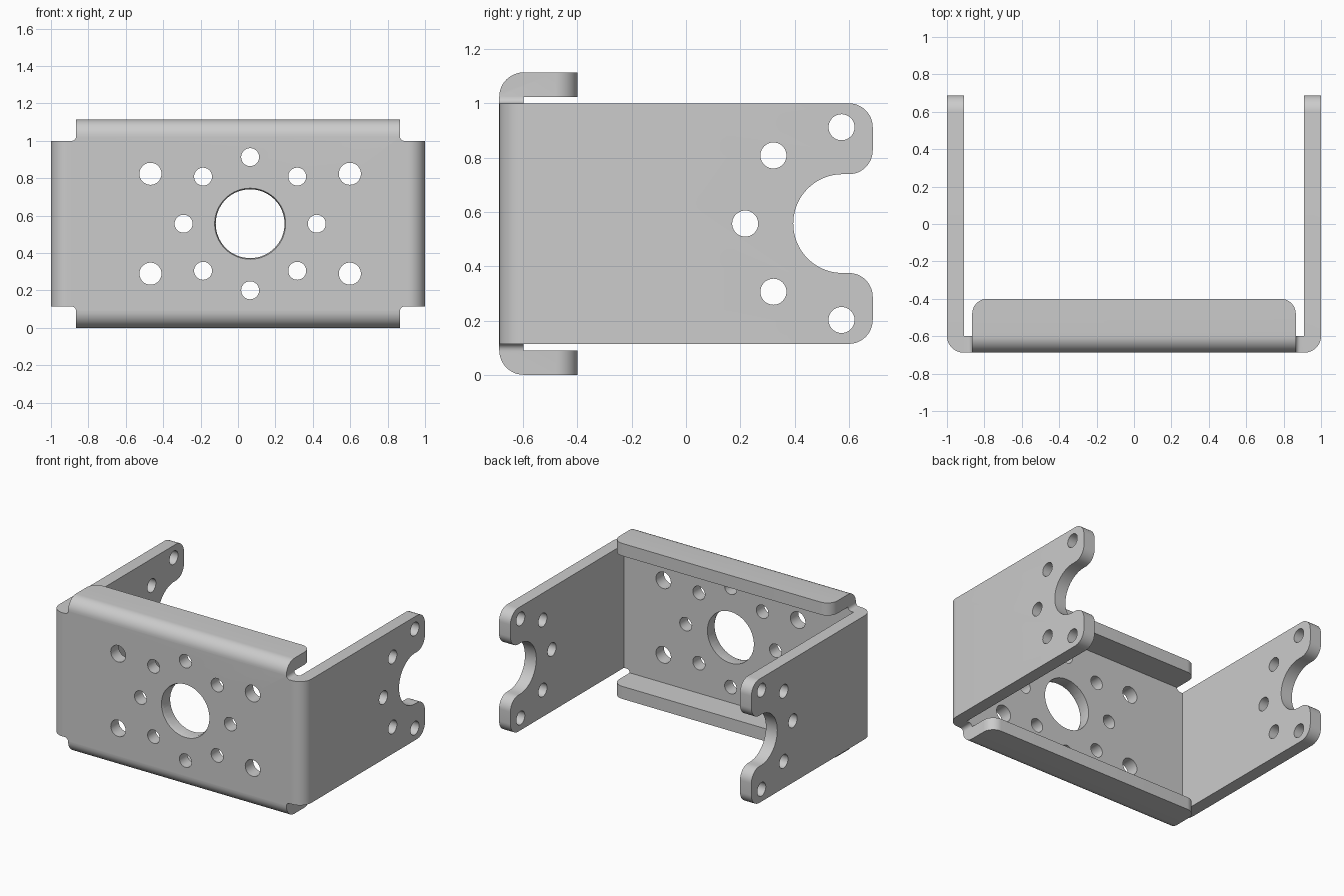
import bpy, bmesh
from math import cos, sin, pi, radians
from mathutils import Vector, Matrix

if "Cube" in bpy.data.objects:
    bpy.data.objects.remove(bpy.data.objects["Cube"])

ZC = 0.557          # mid height
HX, HY, HZ = 1.0, 0.688, 0.557
T = 0.09            # sheet thickness

def make(name, bm):
    bmesh.ops.recalc_face_normals(bm, faces=bm.faces)
    me = bpy.data.meshes.new(name)
    bm.to_mesh(me)
    bm.free()
    ob = bpy.data.objects.new(name, me)
    bpy.context.collection.objects.link(ob)
    return ob

def arc(cx, cy, r, a0, a1, n=12):
    return [(cx + r * cos(radians(a0 + (a1 - a0) * i / n)),
             cy + r * sin(radians(a0 + (a1 - a0) * i / n))) for i in range(n + 1)]

def prism(bm, pts, axis, lo, hi):
    """Extrude a 2D outline along an axis (coordinates in axis order)."""
    def place(p, d):
        c = [p[0], p[1]]
        c.insert(axis, d)
        return Vector(c)
    a = [bm.verts.new(place(p, lo)) for p in pts]
    b = [bm.verts.new(place(p, hi)) for p in pts]
    bm.faces.new(a)
    bm.faces.new(b[::-1])
    for i in range(len(pts)):
        j = (i + 1) % len(pts)
        bm.faces.new((a[i], a[j], b[j], b[i]))

def circle(x, y, r, n=40):
    return arc(x, y, r, 0, 360 - 360 / n, n - 1)

def box(bm, x, y, z):
    prism(bm, [(x[0], y[0]), (x[1], y[0]), (x[1], y[1]), (x[0], y[1])], 2, *z)

cutters = []
def cutter(name, bm):
    ob = make(name, bm)
    ob.hide_render = True
    cutters.append(ob)

# Solid block with rounded front bends
bm = bmesh.new()
box(bm, (-HX, HX), (-HY, 0.8), (0, 2 * HZ))
front = [e for e in bm.edges if all(v.co.y < -0.6 for v in e.verts)]
bmesh.ops.bevel(bm, geom=front, offset=T, offset_type='OFFSET', segments=12,
                profile=0.5, affect='EDGES')
bracket = make("servo_style_bracket".replace("servo_style_", "mounting_"), bm)

# Hollow interior leaves the sheet thickness
bm = bmesh.new()
box(bm, (-HX + T, HX - T), (-HY + T, 1.2), (T, 2 * HZ - T))
cutter("cavity_cutter", bm)

# Corner relief notches, also trimming the side plate heights
bm = bmesh.new()
r = 0.025
quarter = [(1.3, 0.443)] + arc(0.865 + r, 0.443 + r, r, 270, 180, 6) + [(0.865, 0.9), (1.3, 0.9)]
for sx in (-1, 1):
    for sz in (-1, 1):
        prism(bm, [(sx * x, ZC + sz * z) for x, z in quarter], 1, -1, 1.1)
cutter("notch_cutter", bm)

# Flange depth with rounded corners
bm = bmesh.new()
prism(bm, [(-0.9, 1.3), (-0.9, -0.48)] + arc(-0.785, -0.48, 0.08, 180, 90)
      + arc(0.785, -0.48, 0.08, 90, 0) + [(0.9, -0.48), (0.9, 1.3)], 2, -0.3, 1.5)
cutter("flange_cutter", bm)

# Side plate ends: two rounded tabs around a half-round opening
rt = 0.088
half = ([(1, 0.8), (HY - rt, 0.8)] + arc(HY - rt, 0.443 - rt, rt, 90, 0)
        + arc(HY - rt, 0.182 + rt, rt, 0, -90) + arc(0.577, 0, 0.182, 90, 180, 20))
outline = half + [(y, -z) for y, z in half[-2::-1]]
bm = bmesh.new()
prism(bm, [(y, z + ZC) for y, z in outline], 0, -1.3, 1.3)
cutter("tab_cutter", bm)

# Screw holes through the side plates and the front plate
bm = bmesh.new()
for i in range(5):
    a = pi / 2 + i * pi / 4
    prism(bm, circle(0.573 + 0.355 * cos(a), ZC + 0.355 * sin(a), 0.048), 0, -1.3, 1.3)
CX = 0.065
for i in range(8):
    a = i * pi / 4
    prism(bm, circle(CX + 0.356 * cos(a), ZC + 0.356 * sin(a), 0.048), 1, -0.9, -0.5)
for sx in (-1, 1):
    for sz in (-1, 1):
        prism(bm, circle(CX + sx * 0.533, ZC + sz * 0.267, 0.059), 1, -0.9, -0.5)
prism(bm, circle(CX, ZC, 0.184, 64), 1, -0.9, -0.5)
cutter("hole_cutter", bm)

# Small bevel on the front of the big hole
bm = bmesh.new()
bmesh.ops.create_cone(bm, cap_ends=True, segments=64, radius1=0.2, radius2=0.18, depth=0.06,
                      matrix=Matrix.Translation((CX, -HY, ZC)) @ Matrix.Rotation(-pi / 2, 4, 'X'))
cutter("rim_cutter", bm)

# Apply the cuts and shade
for c in cutters:
    m = bracket.modifiers.new(c.name, 'BOOLEAN')
    m.operation, m.solver, m.object = 'DIFFERENCE', 'EXACT', c
bpy.context.view_layer.update()
dg = bpy.context.evaluated_depsgraph_get()
mesh = bpy.data.meshes.new_from_object(bracket.evaluated_get(dg))
bracket.modifiers.clear()
bracket.data = mesh
for c in cutters:
    bpy.data.objects.remove(c)
bpy.context.view_layer.objects.active = bracket
bracket.select_set(True)
bpy.ops.object.shade_smooth_by_angle(angle=radians(30))
